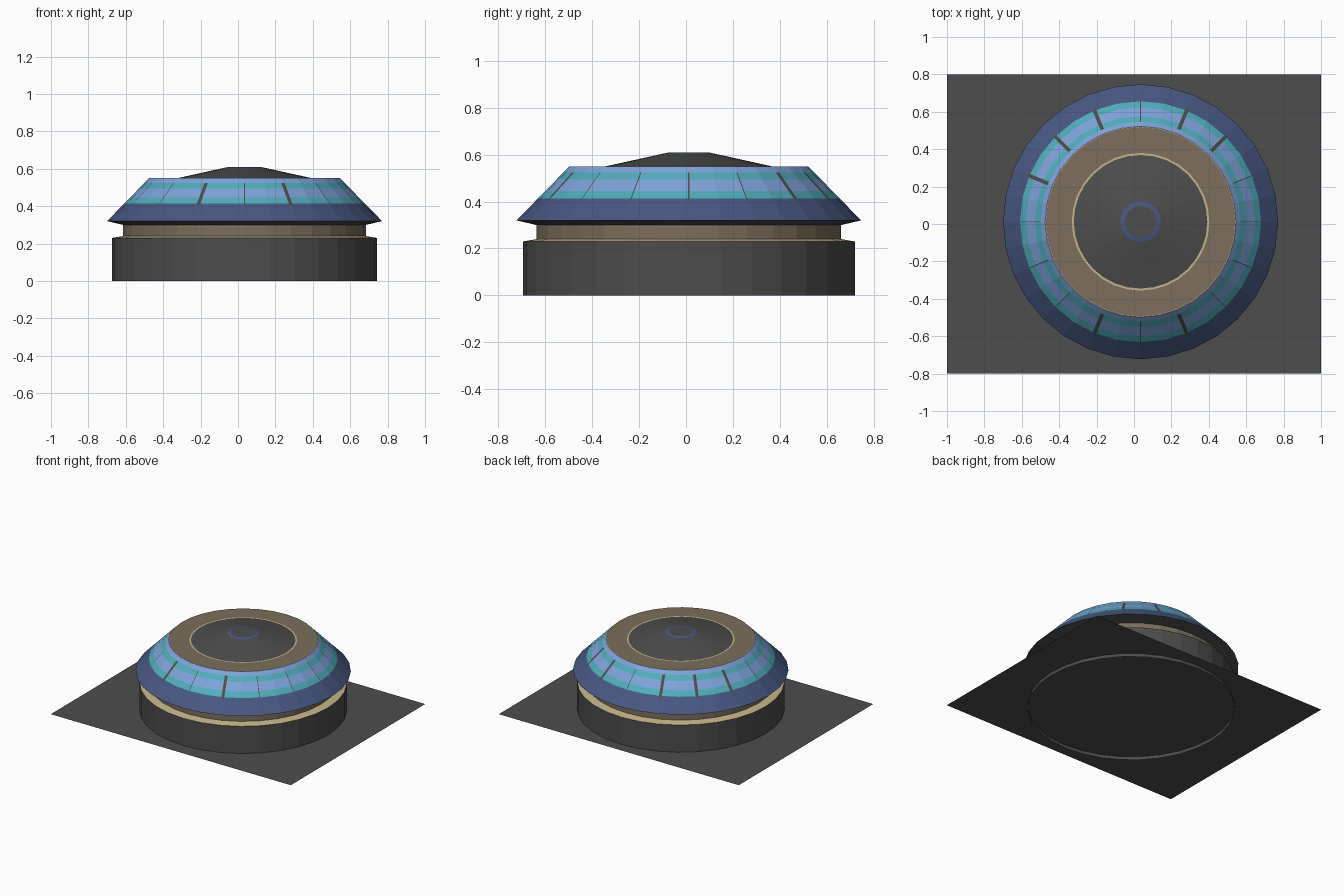
import bpy, bmesh, math

if "Cube" in bpy.data.objects:
    bpy.data.objects.remove(bpy.data.objects["Cube"])

CX, CY, N = 0.035, 0.012, 32


def mat(name, r, g, b):
    m = bpy.data.materials.new(name)
    lin = lambda c: ((c / 255 + 0.055) / 1.055) ** 2.4 if c > 10 else c / 255 / 12.92
    m.diffuse_color = (lin(r), lin(g), lin(b), 1)
    m.use_nodes = True
    m.node_tree.nodes["Principled BSDF"].inputs["Base Color"].default_value = m.diffuse_color
    return m


GREY = mat("dark grey", 77, 77, 77)
GOLD = mat("pale gold", 196, 180, 136)
TAN = mat("tan", 124, 111, 92)
NAVY = mat("slate blue", 72, 88, 131)
TEAL = mat("teal", 80, 174, 188)
SKY = mat("light blue", 128, 164, 220)
SEAM = mat("seam brown", 80, 77, 74)


def finish(name, bm, mats):
    me = bpy.data.meshes.new(name)
    bm.to_mesh(me)
    bm.free()
    for m in mats:
        me.materials.append(m)
    ob = bpy.data.objects.new(name, me)
    bpy.context.collection.objects.link(ob)
    return ob


def ring_points(r, seam_width):
    """Corners of a 32-gon, with extra points beside every second corner for the seams."""
    corner = lambda i: (r * math.cos(math.tau * i / N), r * math.sin(math.tau * i / N))
    side = 2 * r * math.sin(math.pi / N)
    pts = []
    for i in range(N):
        p = corner(i)
        w = seam_width(i)
        if not w:
            pts.append((p, False))
            continue
        for j, seam in ((i - 1, True), (i, True), (i + 1, False)):
            q = corner(j)
            t = 0 if j == i else w / 2 / side
            pts.append(((p[0] + (q[0] - p[0]) * t, p[1] + (q[1] - p[1]) * t), seam))
    return pts


def lathe(name, profile, mats, cap=None, seam_width=lambda i: 0, seam_rows=()):
    """Turn an (r, z) profile; mats gives one material per band, cap the top disc."""
    bm = bmesh.new()
    slots = list(dict.fromkeys(list(mats) + ([cap] if cap else []) + ([SEAM] if seam_rows else [])))
    rings = []
    for r, z in profile:
        pts = ring_points(r, seam_width)
        rings.append([bm.verts.new((CX + p[0], CY + p[1], z)) for p, s in pts])
    flags = [s for p, s in pts]
    n = len(flags)
    for k, m in enumerate(mats):
        a, b = rings[k], rings[k + 1]
        for i in range(n):
            j = (i + 1) % n
            f = bm.faces.new((a[i], a[j], b[j], b[i]))
            f.material_index = slots.index(SEAM if flags[i] and k in seam_rows else m)
    if cap:
        bm.faces.new(rings[-1]).material_index = slots.index(cap)
    return finish(name, bm, slots)


# flat sheet that the drum pokes slightly through
S = 0.025
bm = bmesh.new()
bm.faces.new([bm.verts.new(p) for p in ((-1, -.8, S), (1, -.8, S), (1, .8, S), (-1, .8, S))])
finish("base_sheet", bm, [GREY])

# open drum, with a pale ledge leading in to the neck
lathe("drum", [(.708, 0), (.708, .23), (.65, .24)], [GREY, GOLD])
lathe("neck", [(.65, .24), (.65, .30)], [TAN])

# sloping shade: dark underside, striped slope with radial seams
slope = lambda z: (.735 - (z - .32) * .978, z)
zs = (.32, .405, .413, .446, .495, .525, .55)
lathe("striped_shade", [(.65, .30)] + [slope(z) for z in zs],
      [GREY, NAVY, NAVY, TEAL, SKY, TEAL, SKY],
      seam_width=lambda i: 0 if i % 2 else (.02 if i in (4, 6, 10, 12, 14, 22, 26) else .005),
      seam_rows=(2, 3, 4, 5))

# flat top ring with pale edges
lathe("top_ring", [(slope(.55)[0], .55), (.506, .55), (.368, .55), (.357, .55)], [GOLD, TAN, GOLD])

# shallow cap with blue ring round its flat tip
lathe("cap", [(.357, .55), (.108, .605), (.085, .61)], [GREY, NAVY], cap=GREY)
